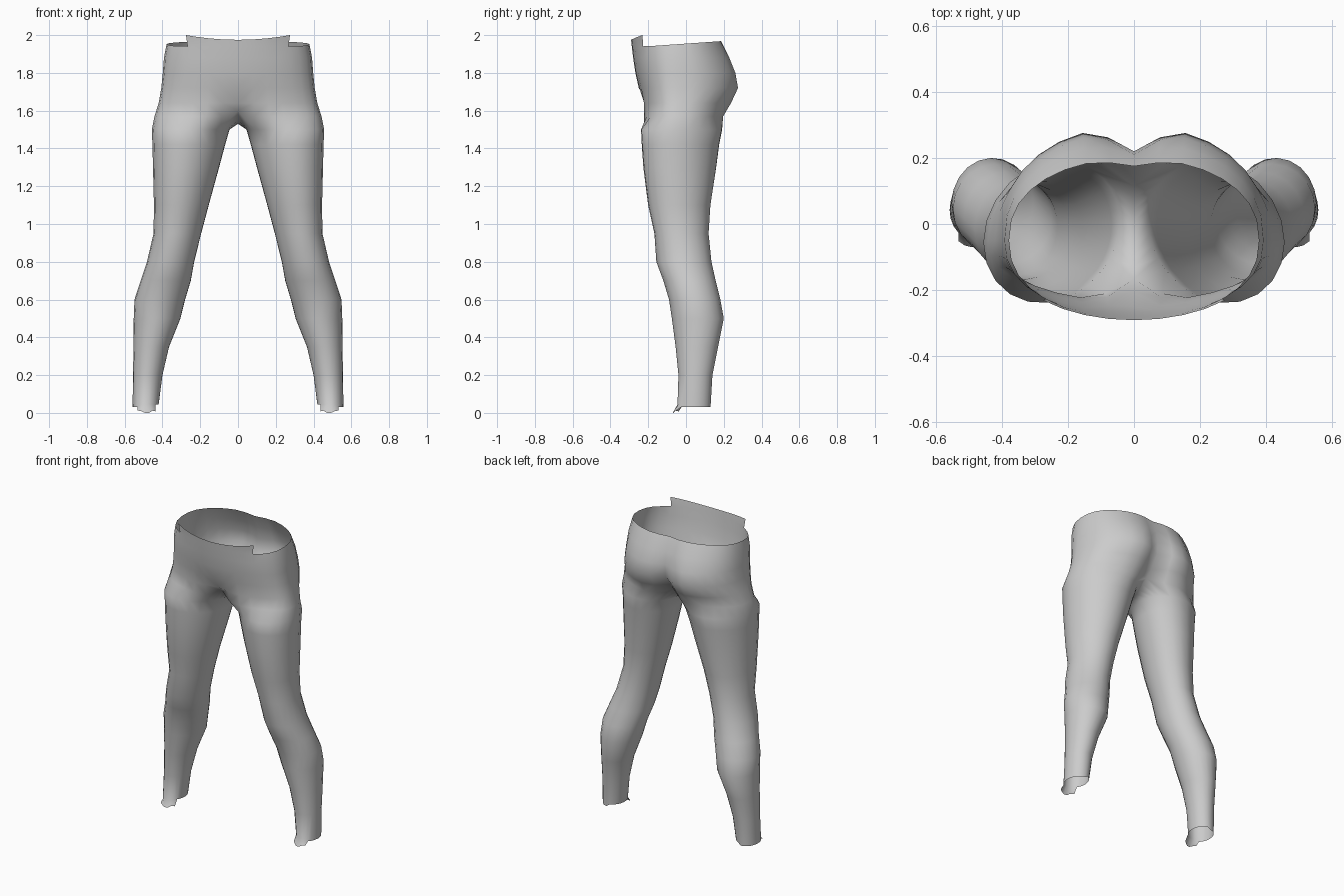
import bpy, bmesh
from math import sin, cos, pi, radians, exp

cube = bpy.data.objects.get("Cube")
if cube:
    bpy.data.objects.remove(cube)

OUTER, COLS = 16, 24      # arc segments per hip side, columns per leg ring

# leg rings: height, inner x, outer x, front y, back y
LEG = [
    (.04, .42, .558, -.045, .13), (.20, .40, .556, -.04, .14),
    (.35, .365, .553, -.055, .17), (.50, .305, .552, -.075, .20),
    (.60, .28, .548, -.09, .182), (.70, .25, .515, -.12, .157),
    (.80, .232, .482, -.157, .135), (.95, .195, .447, -.167, .12),
    (1.1, .155, .445, -.20, .13), (1.3, .10, .45, -.225, .16),
    (1.42, .068, .453, -.233, .175), (1.5, .045, .456, -.237, .19),
]
# hip rows: height, half width, front y, front dip, back y, back cleft
HIP = [
    (1.57, .442, -.235, .07, .215, .10), (1.64, .42, -.235, .03, .26, .10),
    (1.72, .406, -.25, 0, .30, .085), (1.80, .398, -.268, 0, .285, .065),
    (1.88, .392, -.28, 0, .25, .04), (1.955, .378, -.287, 0, .20, .025),
]

bm = bmesh.new()


def leg_ring(z, x0, x1, y0, y1):
    """Closed ring; the first columns run front to back round the outside."""
    cx, rx, cy, ry = (x0 + x1) / 2, (x1 - x0) / 2, (y0 + y1) / 2, (y1 - y0) / 2
    turn = .04 * max(0, z - .7)
    ring = []
    for j in range(COLS):
        deg = -50 + 17.5 * j if j <= OUTER else 230 + 10 * (j - OUTER)
        a = radians(deg)
        ring.append(bm.verts.new((cx + rx * sin(a), cy - ry * cos(a) - turn * sin(a), z)))
    return ring


def hip_arc(z, w, yf, dip, yb, cleft):
    """Open arc from front centre to back centre."""
    arc = []
    for j in range(OUTER + 1):
        t = pi * j / OUTER
        x = w * sin(t) if 0 < j < OUTER else 0
        c, near = abs(cos(t)) ** .85, exp(-(x / .08) ** 2)
        mid = -.05
        y = mid + (yf - mid) * c + dip * near if t < pi / 2 else mid + (yb - mid) * c - cleft * near
        arc.append(bm.verts.new((x, y, z)))
    return arc


def bridge(low, high, first, last):
    for j in range(first, last):
        k = (j + 1) % len(low)
        bm.faces.new((low[j], low[k], high[k], high[j]))


# Leg tube
rings = [leg_ring(*r) for r in LEG]
for low, high in zip(rings, rings[1:]):
    bridge(low, high, 0, COLS)

# Hips, with the lowest arc closed by the crotch saddle
arcs = [hip_arc(*r) for r in HIP]
saddle = arcs[0]
saddle[0].co.z = saddle[-1].co.z = 1.6
front, back = saddle[0].co.y, saddle[-1].co.y
closed = list(saddle)
for i in range(1, COLS - OUTER):
    u = i / (COLS - OUTER)
    closed.append(bm.verts.new((0, back + (front - back) * u, 1.53 + .07 * (2 * u - 1) ** 2)))
bridge(rings[-1], closed, 0, COLS)
for low, high in zip(arcs, arcs[1:]):
    bridge(low, high, 0, OUTER)

# Waist edge, dipping at the front corners, with the raised front panel
for v in arcs[-1]:
    v.co.z = 1.955 + .07 * max(-.2, min(.2, v.co.y))
panel = [bm.verts.new((v.co.x * 1.03, v.co.y - .004, 1.975 + .025 * (v.co.x / .267) ** 2))
         for v in arcs[-1][:5]]
bridge(arcs[-1][:5], panel, 0, 4)

# Ankle edge with a front tongue flaring forward
for j, v in enumerate(rings[0]):
    v.co.z = .03 if 4 < j < 14 else .045
tongue = [bm.verts.new((v.co.x, v.co.y - .025, z))
          for v, z in zip(rings[0][:6], (.008, .012, 0, 0, .01, .012))]
bridge(tongue, rings[0][:6], 0, 5)

mesh = bpy.data.meshes.new("leggings")
bm.to_mesh(mesh)
bm.free()
mesh.polygons.foreach_set("use_smooth", [True] * len(mesh.polygons))
leggings = bpy.data.objects.new("leggings", mesh)
bpy.context.collection.objects.link(leggings)

# Right half by mirroring
mirror = leggings.modifiers.new("mirror", 'MIRROR')
mirror.use_axis[0] = True
mirror.merge_threshold = .0005

# Plain grey cloth
grey = bpy.data.materials.new("plain grey")
grey.use_nodes = True
color = (.6, .6, .6, 1)
grey.diffuse_color = color
grey.node_tree.nodes["Principled BSDF"].inputs["Base Color"].default_value = color
mesh.materials.append(grey)
